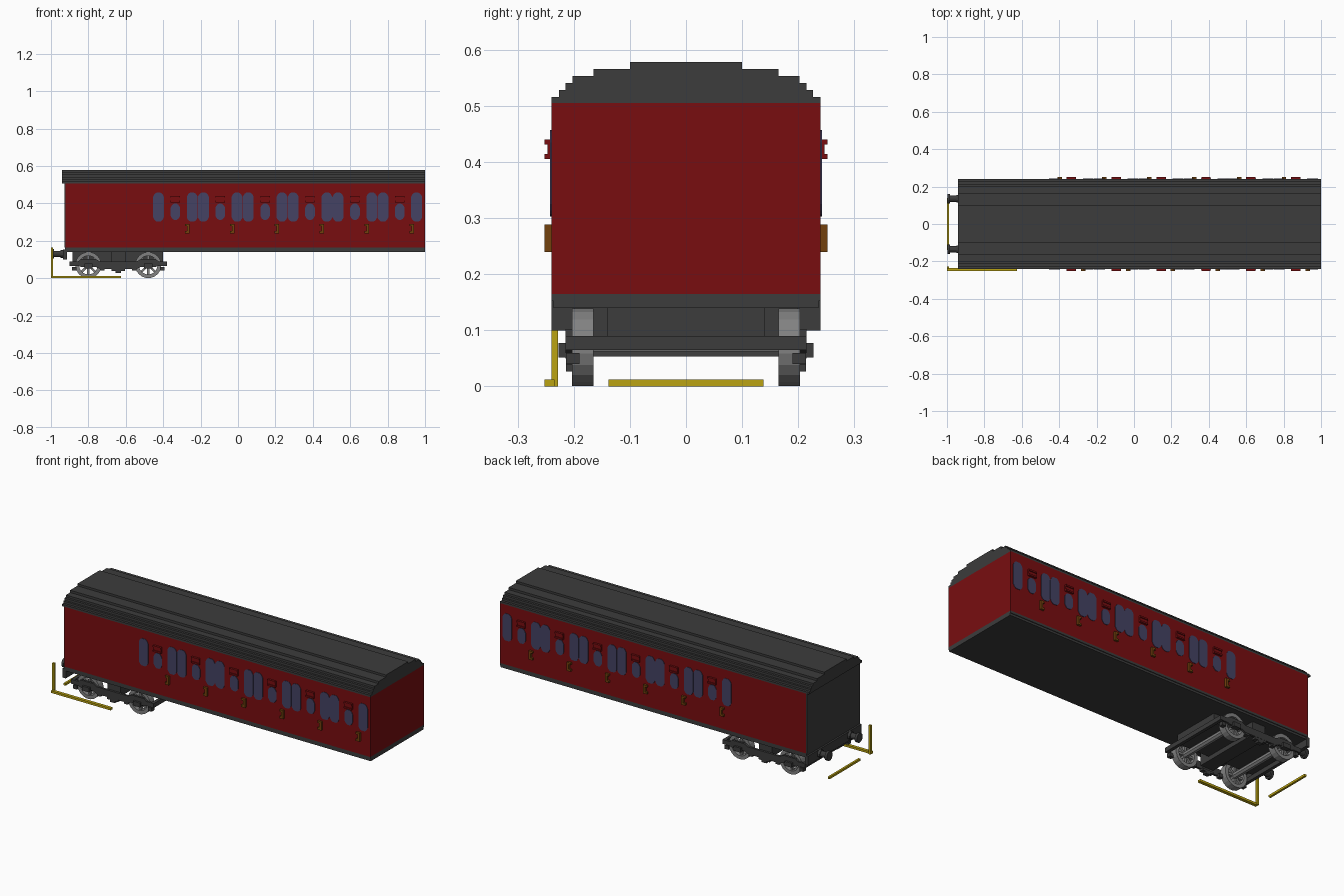
import bpy, bmesh, math

cube = bpy.data.objects.get("Cube")
if cube:
    bpy.data.objects.remove(cube, do_unlink=True)


def material(name, r, g, b):
    m = bpy.data.materials.new(name)
    m.use_nodes = True
    m.diffuse_color = (r, g, b, 1)
    m.node_tree.nodes["Principled BSDF"].inputs["Base Color"].default_value = (r, g, b, 1)
    return m


RED = material("maroon_red", 0.19, 0.004, 0.005)
DARK = material("dark_grey", 0.045, 0.045, 0.045)
GLASS = material("window_blue", 0.058, 0.054, 0.125)
STEEL = material("wheel_grey", 0.22, 0.22, 0.22)
BRASS = material("handle_brown", 0.17, 0.053, 0.004)
YELLOW = material("rod_yellow", 0.5, 0.37, 0.006)


def finish(bm, name, mat):
    bmesh.ops.recalc_face_normals(bm, faces=bm.faces)
    me = bpy.data.meshes.new(name)
    bm.to_mesh(me)
    bm.free()
    me.materials.append(mat)
    ob = bpy.data.objects.new(name, me)
    bpy.context.collection.objects.link(ob)
    return ob


def boxes(name, mat, *ranges):
    """One object made of boxes given as (x0, x1, y0, y1, z0, z1)."""
    bm = bmesh.new()
    for x0, x1, y0, y1, z0, z1 in ranges:
        vs = bmesh.ops.create_cube(bm, size=1)["verts"]
        for v in vs:
            v.co.x = x1 if v.co.x > 0 else x0
            v.co.y = y1 if v.co.y > 0 else y0
            v.co.z = z1 if v.co.z > 0 else z0
    return finish(bm, name, mat)


def prism(name, mat, outline, axis, a, b):
    """Extrude a 2D outline, (y, z) along x or (x, z) along y, from a to b."""
    bm = bmesh.new()
    place = (lambda p, t: (t, *p)) if axis == "x" else (lambda p, t: (p[0], t, p[1]))
    face = bm.faces.new([bm.verts.new(place(p, a)) for p in outline])
    new = bmesh.ops.extrude_face_region(bm, geom=[face])["geom"]
    for v in new:
        if isinstance(v, bmesh.types.BMVert):
            v.co["xyz".index(axis)] = b
    return finish(bm, name, mat)


def cylinder(name, mat, axis, centre, radius, a, b, sides=16):
    outline = [(centre[0] + radius * math.cos(math.tau * (i + 0.5) / sides),
                centre[1] + radius * math.sin(math.tau * (i + 0.5) / sides)) for i in range(sides)]
    return prism(name, mat, outline, axis, a, b)


def stepped_pane(cx, z0, z1, hw, s=0.011):
    """Window outline with corners cut in small steps."""
    quarter = [(hw, s * 2), (hw - s * 0.5, s), (hw - s, s * 0.4), (hw - s * 1.7, 0)]
    h = z1 - z0
    right = [(cx + x, z0 + z) for x, z in reversed(quarter)] + [(cx + x, z0 + h - z) for x, z in quarter]
    return right + [(2 * cx - x, z) for x, z in reversed(right)]


# Carriage body
boxes("body", RED, (-0.922, 1.0, -0.24, 0.24, 0.165, 0.505))
boxes("end_wall", DARK, (-0.927, -0.92, -0.238, 0.238, 0.165, 0.51))
boxes("underframe", DARK, (-0.925, 1.0, -0.24, 0.24, 0.152, 0.165),
      (-0.925, 1.0, -0.236, 0.236, 0.14, 0.152))

# Roof in stepped layers
half = [(0.24, 0.505), (0.24, 0.516), (0.226, 0.516), (0.226, 0.528), (0.215, 0.528), (0.215, 0.541),
        (0.202, 0.541), (0.202, 0.553), (0.165, 0.553), (0.165, 0.566), (0.1, 0.566), (0.1, 0.578)]
prism("roof", DARK, half + [(-y, z) for y, z in reversed(half)], "x", -0.94, 1.0)

# Windows, vents and door handles on both sides
for side, label in ((-1, "front"), (1, "back")):
    y0, y1 = side * 0.238, side * 0.2425

    def proud(x0, x1, z0, z1, out=0.252):
        ya, yb = sorted((side * 0.238, side * out))
        return (x0, x1, ya, yb, z0, z1)

    for i in range(6):
        c = -0.335 + 0.24 * i
        prism(f"{label}_door_window_{i}", GLASS, stepped_pane(c, 0.312, 0.398, 0.026), "y", y0, y1)
        for d in (-0.09, 0.09):
            prism(f"{label}_tall_window_{i}", GLASS, stepped_pane(c + d, 0.303, 0.457, 0.029), "y", y0, y1)
        boxes(f"{label}_vent_{i}", RED, proud(c - 0.025, c + 0.025, 0.405, 0.414),
              proud(c - 0.025, c + 0.025, 0.431, 0.44),
              proud(c - 0.025, c + 0.025, 0.414, 0.431, 0.247))
        h = c - side * 0.063
        boxes(f"{label}_door_handle_{i}", BRASS, proud(h - 0.012, h + 0.012, 0.278, 0.289),
              proud(h - 0.001, h + 0.012, 0.252, 0.278),
              proud(h - 0.012, h + 0.012, 0.24, 0.252))

# Buffer beam and buffers
boxes("buffer_beam", DARK, (-0.935, -0.915, -0.24, 0.24, 0.1, 0.152))
for s in (-1, 1):
    cylinder("buffer_shank", DARK, "x", (s * 0.135, 0.13), 0.017, -0.985, -0.93, 12)
    cylinder("buffer_collar", DARK, "x", (s * 0.135, 0.13), 0.022, -0.95, -0.93, 12)
    cylinder("buffer_head", DARK, "x", (s * 0.135, 0.13), 0.027, -0.998, -0.984, 12)

# Bogie core and cross bars
MID = -0.64
boxes("bogie_core", DARK, (-0.885, -0.4, -0.14, 0.14, 0.09, 0.14))
boxes("bogie_end_bars", DARK, (-0.9, -0.882, -0.21, 0.21, 0.065, 0.09),
      (-0.398, -0.38, -0.21, 0.21, 0.065, 0.09))
boxes("bogie_bolster", DARK, (MID - 0.04, MID + 0.04, -0.2, 0.2, 0.065, 0.14))

# Bogie side frames with axle boxes and springs
frame = [(0.26, 0.065), (0.26, 0.09), (0.215, 0.09), (0.2, 0.102), (0.12, 0.102), (0.1, 0.09)]
lower = [(0.06, 0.05), (0.1, 0.05), (0.12, 0.06), (0.2, 0.06), (0.215, 0.065)]
outline = ([(MID + x, z) for x, z in lower + frame]
           + [(MID - x, z) for x, z in reversed(lower + frame)])
for s in (-1, 1):
    prism("bogie_side_frame", DARK, outline, "y", s * 0.203, s * 0.215)
    ya, yb = sorted((s * 0.2, s * 0.227))
    parts = [(MID + d - 0.022, MID + d + 0.022, ya, yb, 0.052, 0.077) for d in (-0.16, 0.16)]
    ya, yb = sorted((s * 0.19, s * 0.214))
    parts += [(MID + d - 0.012, MID + d + 0.012, ya, yb, 0.04, 0.06)
              for d in (-0.235, -0.085, 0.085, 0.235)]
    parts += [(MID - 0.035, MID + 0.035, ya, yb, 0.038, 0.05),
              (MID - 0.015, MID + 0.015, ya, yb, 0.027, 0.038)]
    boxes("axle_boxes_and_springs", DARK, *parts)

# Wheels: tyre ring, hub and spokes
for d in (-0.16, 0.16):
    cx = MID + d
    cylinder("axle", STEEL, "y", (cx, 0.07), 0.018, -0.2, 0.2, 8)
    for s in (-1, 1):
        bm = bmesh.new()
        n = 20
        rings = []
        for r, y in ((0.07, 0.165), (0.07, 0.203), (0.05, 0.203), (0.05, 0.165)):
            rings.append([bm.verts.new((cx + r * math.cos(math.tau * (i + 0.5) / n), s * y,
                                        0.07 + r * math.sin(math.tau * (i + 0.5) / n))) for i in range(n)])
        for k in range(4):
            p, q = rings[k], rings[(k + 1) % 4]
            for i in range(n):
                j = (i + 1) % n
                bm.faces.new((p[i], p[j], q[j], q[i]))
        finish(bm, "wheel_tyre", STEEL)
        for i in range(4):
            a = math.pi * i / 4
            ux, uz = math.cos(a), math.sin(a)
            spoke = [(cx + 0.053 * e * ux - 0.006 * f * uz, 0.07 + 0.053 * e * uz + 0.006 * f * ux)
                     for e, f in ((-1, -1), (1, -1), (1, 1), (-1, 1))]
            prism("wheel_spoke", STEEL, spoke, "y", s * 0.175, s * 0.193)

# Yellow marker rods
boxes("long_rod", YELLOW, (-1.0, -0.625, -0.252, -0.234, 0.0, 0.012))
boxes("upright_rod", YELLOW, (-1.0, -0.988, -0.24, -0.228, 0.0, 0.165))
boxes("cross_rod", YELLOW, (-1.0, -0.988, -0.138, 0.138, 0.0, 0.012))
